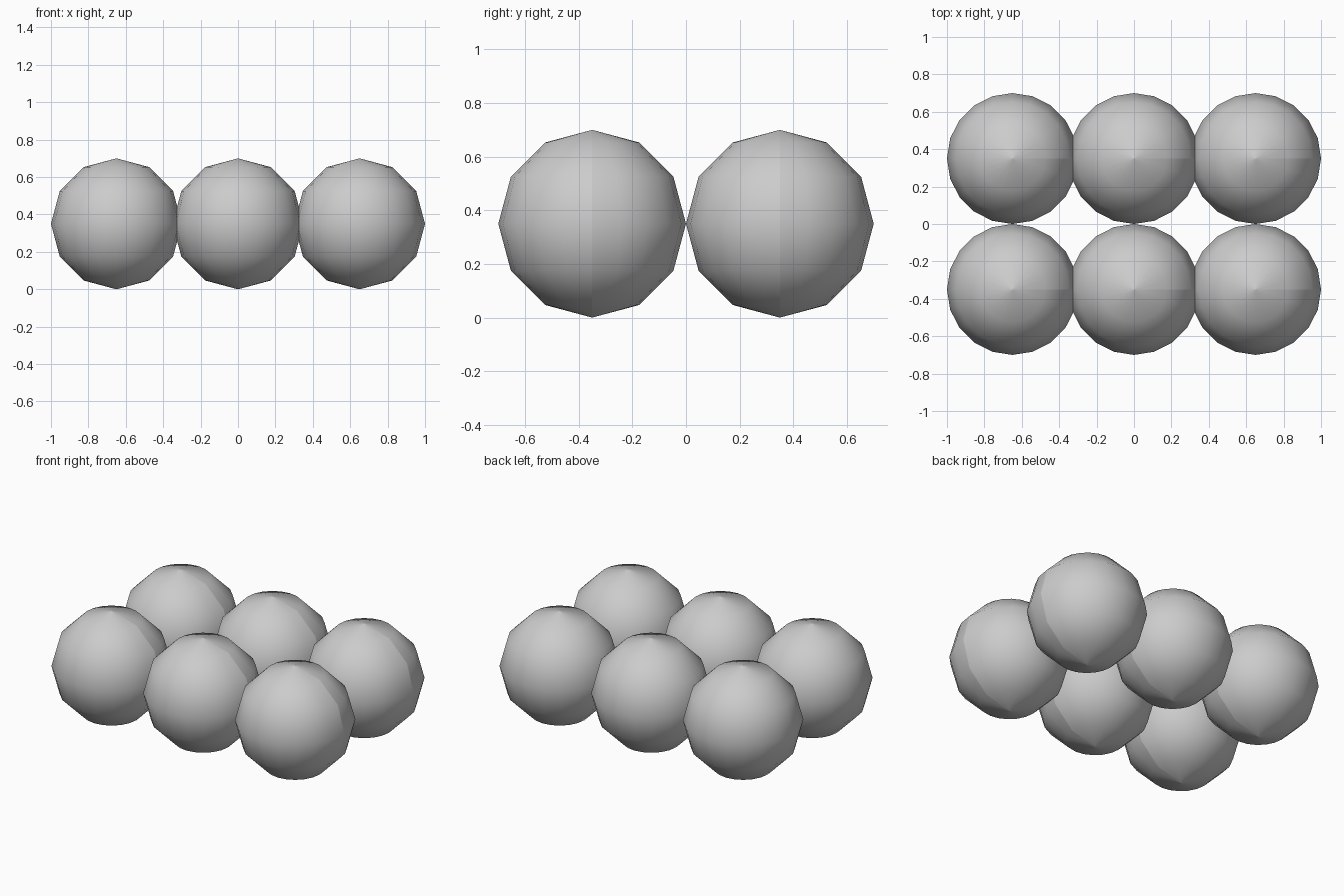
import bpy
import bmesh
from math import sin, cos, tau, pi

cube = bpy.data.objects.get("Cube")
if cube:
    bpy.data.objects.remove(cube, do_unlink=True)

RADIUS = 0.35
SEGMENTS = 20
RINGS = 6


def make_material(name, colour):
    mat = bpy.data.materials.new(name)
    mat.use_nodes = True
    mat.diffuse_color = colour
    mat.node_tree.nodes["Principled BSDF"].inputs["Base Color"].default_value = colour
    return mat


# Smooth ball with an open seam along +x and a separate pole point per segment
def make_ball_mesh():
    bm = bmesh.new()
    rows = []
    for ring in range(RINGS + 1):
        tilt = pi * ring / RINGS
        r, z = RADIUS * sin(tilt), RADIUS * cos(tilt)
        turns = [tau * s / SEGMENTS for s in range(SEGMENTS + 1)]
        rows.append([bm.verts.new((r * cos(a), r * sin(a), z)) for a in turns])
    for ring in range(RINGS):
        upper, lower = rows[ring], rows[ring + 1]
        for s in range(SEGMENTS):
            corners = [upper[s], lower[s], lower[s + 1], upper[s + 1]]
            if ring == 0:
                corners.pop(3)
            elif ring == RINGS - 1:
                corners.pop(2)
            bm.faces.new(corners).smooth = True
    loose = [v for v in bm.verts if not v.link_faces]
    bmesh.ops.delete(bm, geom=loose, context='VERTS')
    mesh = bpy.data.meshes.new("ball")
    bm.to_mesh(mesh)
    bm.free()
    mesh.materials.append(make_material("plain_grey", (0.6, 0.6, 0.6, 1)))
    return mesh


# Two rows of three balls sharing one mesh
ball_mesh = make_ball_mesh()
for row, y in (("front", -RADIUS), ("back", RADIUS)):
    for side, x in (("right", -0.65), ("middle", 0), ("left", 0.65)):
        ball = bpy.data.objects.new(f"ball_{row}_{side}", ball_mesh)
        ball.location = (x, y, RADIUS)
        bpy.context.collection.objects.link(ball)
